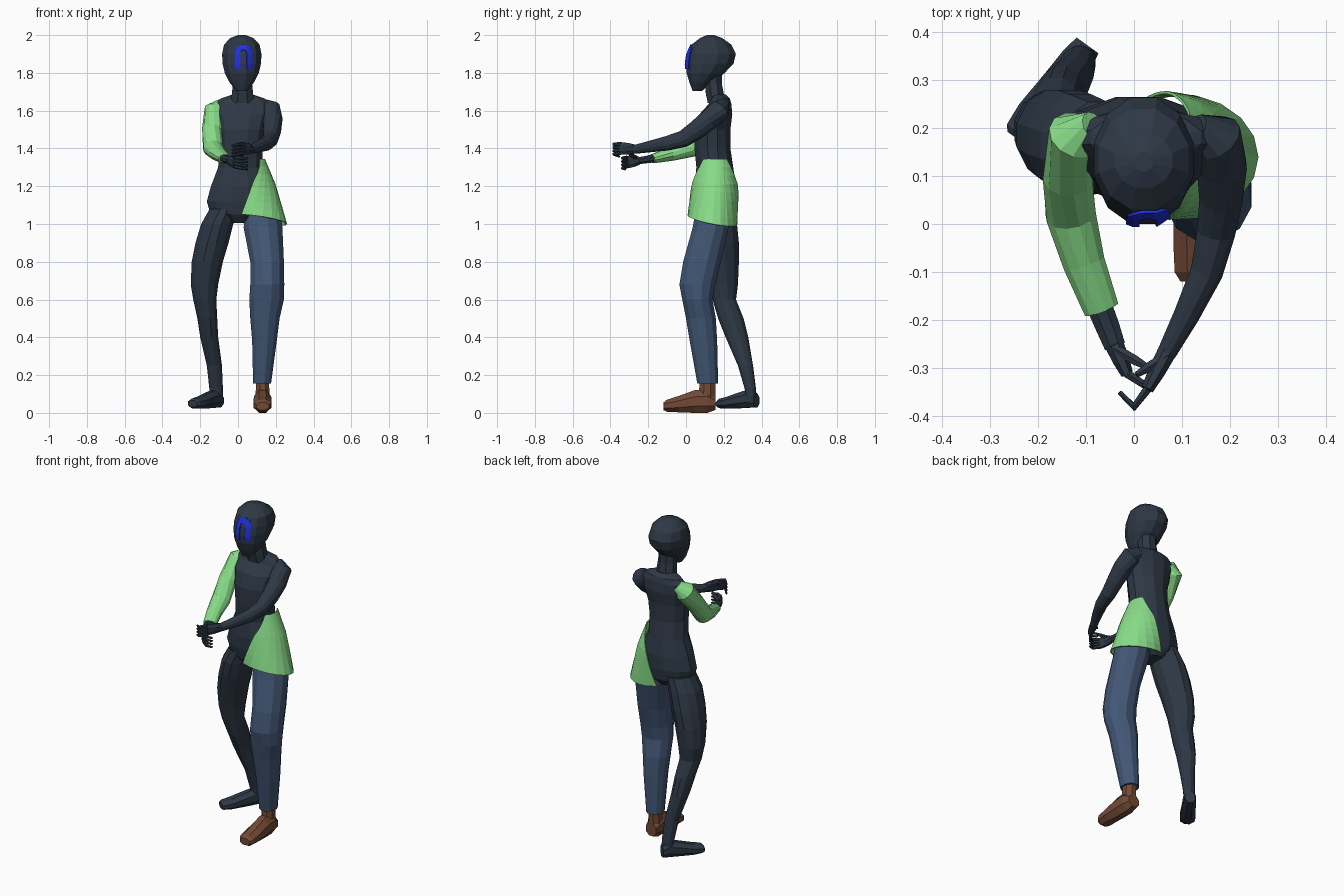
import bpy, bmesh, math
from mathutils import Vector
from mathutils.bvhtree import BVHTree

if "Cube" in bpy.data.objects:
    bpy.data.objects.remove(bpy.data.objects["Cube"])


def material(name, rgb):
    m = bpy.data.materials.new(name)
    m.diffuse_color = (*rgb, 1)
    m.use_nodes = True
    m.node_tree.nodes["Principled BSDF"].inputs["Base Color"].default_value = m.diffuse_color
    return m


DARK = material("dark slate", (0.027, 0.040, 0.060))
GREEN = material("light green", (0.25, 0.72, 0.25))
DENIM = material("denim blue", (0.055, 0.095, 0.18))
BROWN = material("brown leather", (0.17, 0.068, 0.036))
BLUE = material("bright blue", (0.015, 0.03, 0.75))


def finish(name, bm, mat):
    bmesh.ops.recalc_face_normals(bm, faces=bm.faces)
    me = bpy.data.meshes.new(name)
    bm.to_mesh(me)
    bm.free()
    me.materials.append(mat)
    ob = bpy.data.objects.new(name, me)
    bpy.context.collection.objects.link(ob)
    return ob


def loft(name, rings, mat, sides=12):
    """Skin a closed tube over rings given as (centre, u half-axis, v half-axis)."""
    bm = bmesh.new()
    k = 1 / math.cos(math.pi / sides)
    loops = []
    for c, u, v in rings:
        loop = []
        for i in range(sides):
            a = (i + 0.5) * 2 * math.pi / sides
            loop.append(bm.verts.new(c + u * (k * math.cos(a)) + v * (k * math.sin(a))))
        loops.append(loop)
    for a, b in zip(loops, loops[1:]):
        for i in range(sides):
            j = (i + 1) % sides
            bm.faces.new((a[i], a[j], b[j], b[i]))
    bm.faces.new(loops[0])
    bm.faces.new(loops[-1])
    return finish(name, bm, mat)


def stack(name, levels, mat, sides=12):
    """Horizontal sections given as (x0, x1, y0, y1, z)."""
    return loft(name, [(Vector(((a + b) / 2, (c + d) / 2, z)),
                        Vector(((b - a) / 2, 0, 0)), Vector((0, (d - c) / 2, 0)))
                       for a, b, c, d, z in levels], mat, sides)


def limb(name, path, mat, sides=12):
    """Sections square to a path given as (x, y, z, half width, half height)."""
    pts = [Vector(p[:3]) for p in path]
    rings = []
    for i, p in enumerate(path):
        t = (pts[min(i + 1, len(pts) - 1)] - pts[max(i - 1, 0)]).normalized()
        u = t.cross(Vector((0, 0, 1))).normalized()
        rings.append((pts[i], u * p[3], u.cross(t) * p[4]))
    return loft(name, rings, mat, sides)


def foot(name, heel, toe, sections, mat):
    """Straight foot; sections are (fraction, bottom, top, half width)."""
    h, t = Vector((*heel, 0)), Vector((*toe, 0))
    u = (t - h).normalized().cross(Vector((0, 0, 1)))
    loft(name, [(h.lerp(t, f) + Vector((0, 0, (b + c) / 2)), u * w, Vector((0, 0, (c - b) / 2)))
                for f, b, c, w in sections], mat, 8)


# Head and neck
head = stack("head", [
    (-.01, .05, .035, .085, 1.705), (-.045, .085, .018, .14, 1.75),
    (-.070, .110, .003, .205, 1.80), (-.082, .122, .0, .252, 1.85),
    (-.084, .124, .008, .264, 1.90), (-.074, .114, .03, .24, 1.95),
    (-.04, .08, .075, .19, 1.985), (0, .04, .11, .15, 2.0)], DARK)
stack("neck", [(-.045, .09, .115, .22, 1.64), (-.032, .08, .105, .2, 1.69),
               (-.028, .075, .10, .19, 1.74), (-.028, .075, .09, .19, 1.79)], DARK, 8)

# Arch-shaped painted face stripe, draped onto the head
bmh = bmesh.new()
bmh.from_mesh(head.data)
tree = BVHTree.FromBMesh(bmh)
bmh.free()
arch = [(-1, 0, 1.82 + .0255 * i) for i in range(4)]
arch += [(-math.cos(a * math.pi / 8), math.sin(a * math.pi / 8), 1.905) for a in range(1, 8)]
arch += [(1, 0, 1.896 - .0255 * i) for i in range(4)]
bm = bmesh.new()
rows = []
for dx, dz, z in arch:
    row = []
    for r in (.045, .03, .017):
        x, zz = .029 + dx * r, z + dz * r
        hit = tree.ray_cast(Vector((x, -1, zz)), Vector((0, 1, 0)))[0]
        row.append(bm.verts.new((x, hit.y - .004, zz)))
    rows.append(row)
for a, b in zip(rows, rows[1:]):
    for i in range(2):
        bm.faces.new((a[i], a[i + 1], b[i + 1], b[i]))
stripe = finish("face_stripe", bm, BLUE)
mod = stripe.modifiers.new("thickness", 'SOLIDIFY')
mod.thickness, mod.offset = .006, 0

# Torso
stack("torso", [
    (-.04, .05, .10, .22, 1.005), (-.145, .15, .065, .255, 1.05),
    (-.165, .18, .05, .265, 1.12), (-.143, .17, .045, .265, 1.20),
    (-.105, .13, .055, .25, 1.30), (-.098, .13, .045, .235, 1.40),
    (-.105, .145, .045, .235, 1.50), (-.12, .17, .07, .245, 1.58),
    (-.12, .17, .12, .24, 1.635), (-.09, .14, .13, .232, 1.665),
    (-.03, .08, .135, .21, 1.685)], DARK)

# Legs
stack("jeans_leg", [
    (.035, .225, .05, .235, 1.06), (.03, .235, .035, .225, .98),
    (.065, .243, -.015, .185, .80), (.065, .245, -.035, .155, .68),
    (.06, .243, -.02, .14, .60), (.065, .22, .0, .158, .50),
    (.075, .205, .02, .165, .38), (.08, .175, .06, .17, .155)], DENIM)
stack("bare_leg", [
    (-.15, 0, .07, .255, 1.08), (-.195, -.025, .06, .27, 1.0),
    (-.225, -.05, .07, .28, .90), (-.245, -.08, .09, .28, .80),
    (-.25, -.105, .12, .275, .68), (-.237, -.115, .14, .265, .60),
    (-.215, -.11, .17, .305, .50), (-.20, -.105, .21, .33, .40),
    (-.165, -.085, .275, .355, .25), (-.152, -.08, .31, .37, .13),
    (-.145, -.08, .32, .375, .06)], DARK)

# Feet
foot("shoe", (.13, .155), (.13, -.12), [
    (0, .015, .09, .035), (.15, 0, .125, .045), (.4, 0, .12, .046),
    (.7, .003, .09, .048), (.93, .006, .07, .045), (1, .015, .055, .033)], BROWN)
stack("shoe_cuff", [(.092, .168, .065, .155, .08), (.097, .163, .075, .155, .18)], BROWN, 8)
foot("bare_foot", (-.097, .373), (-.24, .175), [
    (0, .03, .10, .028), (.15, .028, .125, .035), (.4, .025, .11, .038),
    (.75, .022, .085, .044), (.95, .025, .075, .04), (1, .03, .065, .03)], DARK)

# Arms
limb("sleeve", [
    (-.085, .205, 1.635, .03, .03), (-.122, .185, 1.60, .056, .056),
    (-.138, .10, 1.495, .052, .052), (-.132, .02, 1.40, .052, .05),
    (-.105, -.08, 1.37, .044, .036), (-.068, -.178, 1.345, .037, .024)], GREEN)
limb("sleeved_forearm", [(-.085, -.14, 1.353, .028, .022), (-.055, -.215, 1.34, .025, .019),
                         (-.04, -.255, 1.335, .022, .018)], DARK, 8)
limb("bare_arm", [
    (.13, .20, 1.635, .03, .03), (.17, .18, 1.605, .055, .055),
    (.183, .12, 1.55, .052, .054), (.182, .055, 1.497, .045, .05),
    (.172, -.015, 1.45, .04, .044), (.152, -.10, 1.427, .034, .038),
    (.11, -.19, 1.41, .027, .03), (.068, -.27, 1.395, .02, .023)], DARK)


# Hands: palm, four fingers and a thumb
def hand(side, wrist, knuckle, mid, tip, thumb):
    limb(side + "_palm", [(*wrist, .02, .022), (*Vector(wrist).lerp(Vector(knuckle), .5), .018, .03),
                          (*knuckle, .013, .033)], DARK, 8)
    for i in range(4):
        off = Vector((0, 0, .016 * (i - 1.5)))
        limb(f"{side}_finger_{i + 1}", [(*(Vector(p) + off * s), r, r) for p, s, r in
                                        ((knuckle, 1, .009), (mid, 1.1, .008), (tip, 1.2, .005))], DARK, 6)
    a, b = Vector(wrist) + Vector((0, -.01, .012)), Vector(thumb)
    limb(side + "_thumb", [(*a, .011, .011), (*a.lerp(b, .6), .01, .01), (*b, .006, .006)], DARK, 6)


hand("bare_arm", (.07, -.265, 1.396), (.028, -.345, 1.40), (.0, -.382, 1.396),
     (-.03, -.352, 1.385), (.005, -.315, 1.42))
hand("sleeved_arm", (-.042, -.25, 1.336), (-.015, -.312, 1.328), (.02, -.335, 1.322),
     (.052, -.322, 1.318), (.03, -.30, 1.37))

# Half skirt wrapped around one hip, narrowing towards the waist
keys = [(0, .09, .14, .17, .132, 115), (.6, .04, .155, .16, .125, 76), (1, .015, .155, .128, .106, 36)]
bm = bmesh.new()
grid = []
for r in range(9):
    t = r / 8
    lo, hi = (keys[0], keys[1]) if t <= .6 else (keys[1], keys[2])
    f = (t - lo[0]) / (hi[0] - lo[0])
    cx, cy, rx, ry, spread = [p + (q - p) * f for p, q in zip(lo[1:], hi[1:])]
    row = []
    for i in range(13):
        a = math.radians(spread) * (i / 6 - 1)
        hem = 1.02 - .02 * math.cos(a) - .025 * math.sin(a)
        row.append(bm.verts.new((cx + rx * math.cos(a), cy + ry * math.sin(a), hem + (1.345 - hem) * t)))
    grid.append(row)
for a, b in zip(grid, grid[1:]):
    for i in range(12):
        bm.faces.new((a[i], a[i + 1], b[i + 1], b[i]))
skirt = finish("half_skirt", bm, GREEN)
skirt.modifiers.new("thickness", 'SOLIDIFY').thickness = .006
